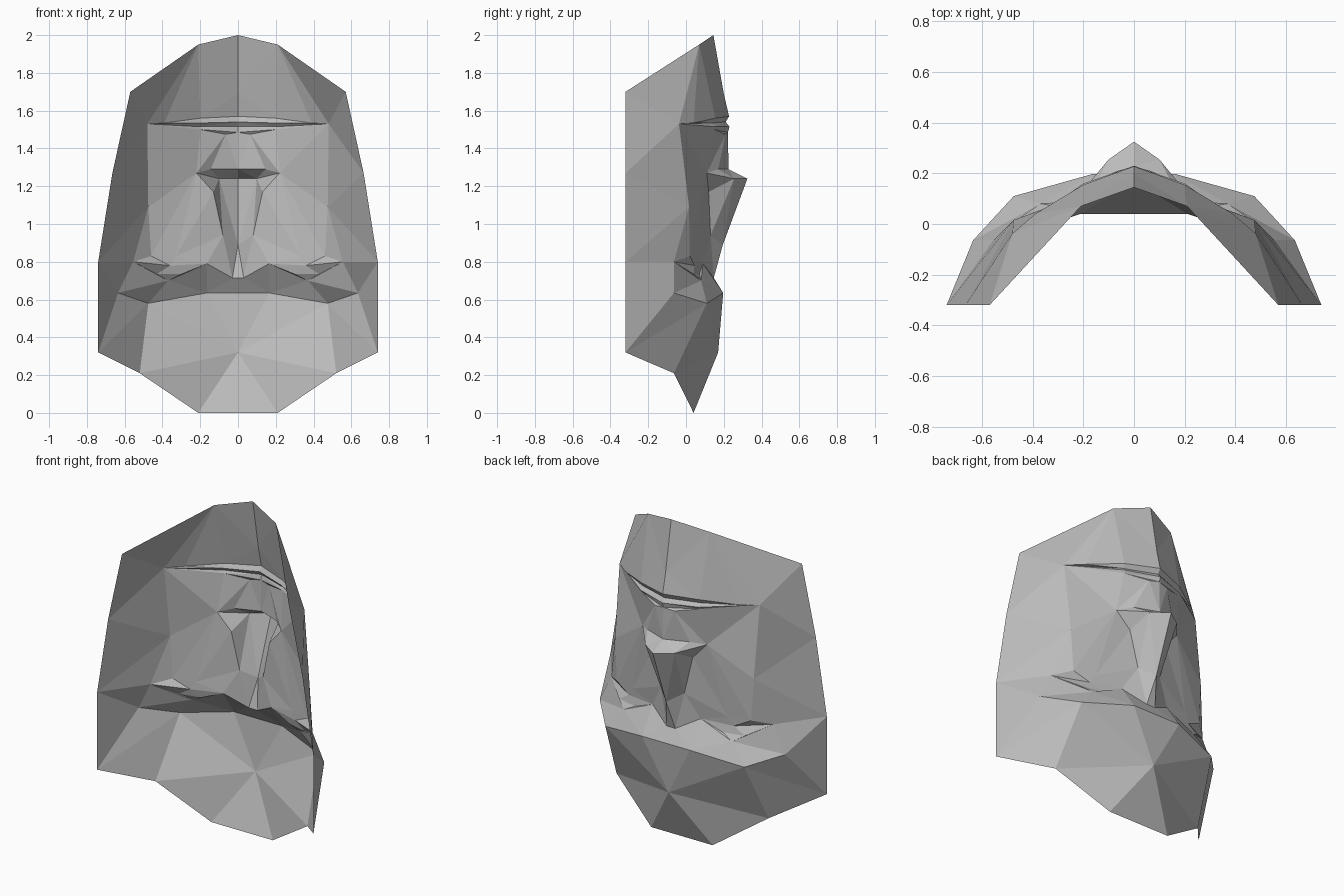
import bpy
import bmesh
from mathutils import Vector as V

cube = bpy.data.objects.get("Cube")
if cube:
    bpy.data.objects.remove(cube)

grey = bpy.data.materials.new("plain grey")
grey.use_nodes = True
grey.diffuse_color = (0.5, 0.5, 0.5, 1)
grey.node_tree.nodes["Principled BSDF"].inputs["Base Color"].default_value = grey.diffuse_color

INSIDE = V((0, -0.6, 1))


def fan(hub, *rim):
    """Triangles from one landmark to a chain of others."""
    return [(hub, a, b) for a, b in zip(rim, rim[1:])]


def ribbon(*zigzag):
    """Triangle strip along a zigzag of landmarks."""
    return list(zip(zigzag, zigzag[1:], zigzag[2:]))


def part(name, *panels):
    """Build one half of a facial part and mirror it across x."""
    bm = bmesh.new()
    seen = {}
    for tri in sum(panels, []):
        corners = [seen.setdefault(tuple(p), None) or bm.verts.new(p) for p in tri]
        for p, v in zip(tri, corners):
            seen[tuple(p)] = v
        face = bm.faces.new(corners)
        face.normal_update()
        if face.normal.dot(face.calc_center_median() - INSIDE) < 0:
            face.normal_flip()
    mesh = bpy.data.meshes.new(name)
    bm.to_mesh(mesh)
    bm.free()
    mesh.materials.append(grey)
    obj = bpy.data.objects.new(name, mesh)
    bpy.context.collection.objects.link(obj)
    obj.modifiers.new("mirror", "MIRROR").use_clip = True
    return obj


# Chin and jaw landmarks
chin_mid = V((0, .145, 2))
chin_side = V((.21, .07, 1.95))
chin_bulge = V((0, .2, 1.69))
jaw_corner = V((.57, -.32, 1.7))
jaw_mid = V((.665, -.32, 1.27))
cheekbone = V((.475, .016, 1.09))

# Mouth landmarks
mouth_corner = V((.48, -.037, 1.53))
low_lip = V((0, .228, 1.57))
low_lip_side = V((.2, .155, 1.56))
low_lip_out = V((.39, .04, 1.535))
slit = V((0, .21, 1.54))
slit_side = V((.2, .14, 1.535))
top_lip = V((0, .23, 1.515))
top_lip_side = V((.2, .16, 1.515))
lip_edge = V((0, .222, 1.485))
lip_edge_side = V((.2, .15, 1.5))

# Nose landmarks
philtrum = V((.065, .21, 1.475))
nose_base = V((0, .225, 1.29))
nostril = V((.145, .17, 1.29))
wing = V((.22, .11, 1.27))
wing_low = V((.13, .12, 1.17))
tip = V((0, .325, 1.24))
tip_side = V((.1, .255, 1.24))
nose_side = V((.08, .13, .94))
ridge = V((0, .195, .89))
bridge = V((.03, .147, .715))
bridge_mid = V((0, .147, .715))

# Eye landmarks
eye_inner = V((.165, .09, .79))
eye_outer = V((.555, -.064, .8))
eye_ball = V((.36, .045, .78))
low_lid_in = V((.33, .055, .83))
low_lid_out = V((.46, .02, .83))
top_lid_in = V((.3, .07, .735))
top_lid_out = V((.43, .04, .735))
crease = V((.37, .08, .7))

# Brow, temple and forehead landmarks
brow_mid = V((0, .197, .635))
brow_inner = V((.165, .197, .635))
brow_peak = V((.475, .11, .58))
brow_outer = V((.635, -.064, .635))
temple_top = V((.74, -.32, .8))
temple_low = V((.74, -.32, .32))
side_end = V((.52, -.064, .21))
forehead_mid = V((0, .17, .32))
forehead_end = V((.21, .04, 0))
forehead_end_mid = V((0, .04, 0))

part("chin",
     fan(chin_bulge, chin_mid, chin_side, low_lip_side, low_lip),
     fan(chin_side, low_lip_side, low_lip_out, mouth_corner, jaw_corner))

part("jaw_sides",
     ribbon(jaw_corner, mouth_corner, jaw_mid, cheekbone, temple_top, eye_outer, brow_outer))

part("lips",
     ribbon(mouth_corner, low_lip_out, slit_side, low_lip_side, slit, low_lip),
     ribbon(mouth_corner, slit_side, top_lip_side, slit, top_lip),
     ribbon(mouth_corner, top_lip_side, lip_edge_side, top_lip, lip_edge))

part("upper_lip",
     fan(wing, mouth_corner, lip_edge_side, philtrum, nostril),
     fan(philtrum, lip_edge_side, lip_edge, nose_base, nostril))

part("nose",
     fan(tip_side, tip, nose_base, nostril, wing, wing_low, nose_side),
     fan(ridge, tip, tip_side, nose_side, bridge, bridge_mid))

part("cheeks",
     fan(cheekbone, mouth_corner, wing, low_lid_out, eye_outer),
     fan(wing, low_lid_out, low_lid_in, wing_low),
     fan(nose_side, wing_low, low_lid_in, eye_inner, bridge))

part("eyes",
     fan(eye_ball, eye_inner, low_lid_in, low_lid_out, eye_outer,
         top_lid_out, top_lid_in, eye_inner))

part("eyelids",
     fan(crease, eye_inner, top_lid_in, top_lid_out, eye_outer))

part("brows",
     fan(crease, eye_outer, brow_outer, brow_peak, brow_inner, eye_inner),
     fan(brow_inner, eye_inner, bridge, bridge_mid, brow_mid))

part("temples",
     fan(temple_low, temple_top, brow_outer, brow_peak, side_end))

part("forehead",
     fan(forehead_mid, brow_mid, brow_inner, brow_peak, side_end,
         forehead_end, forehead_end_mid))
